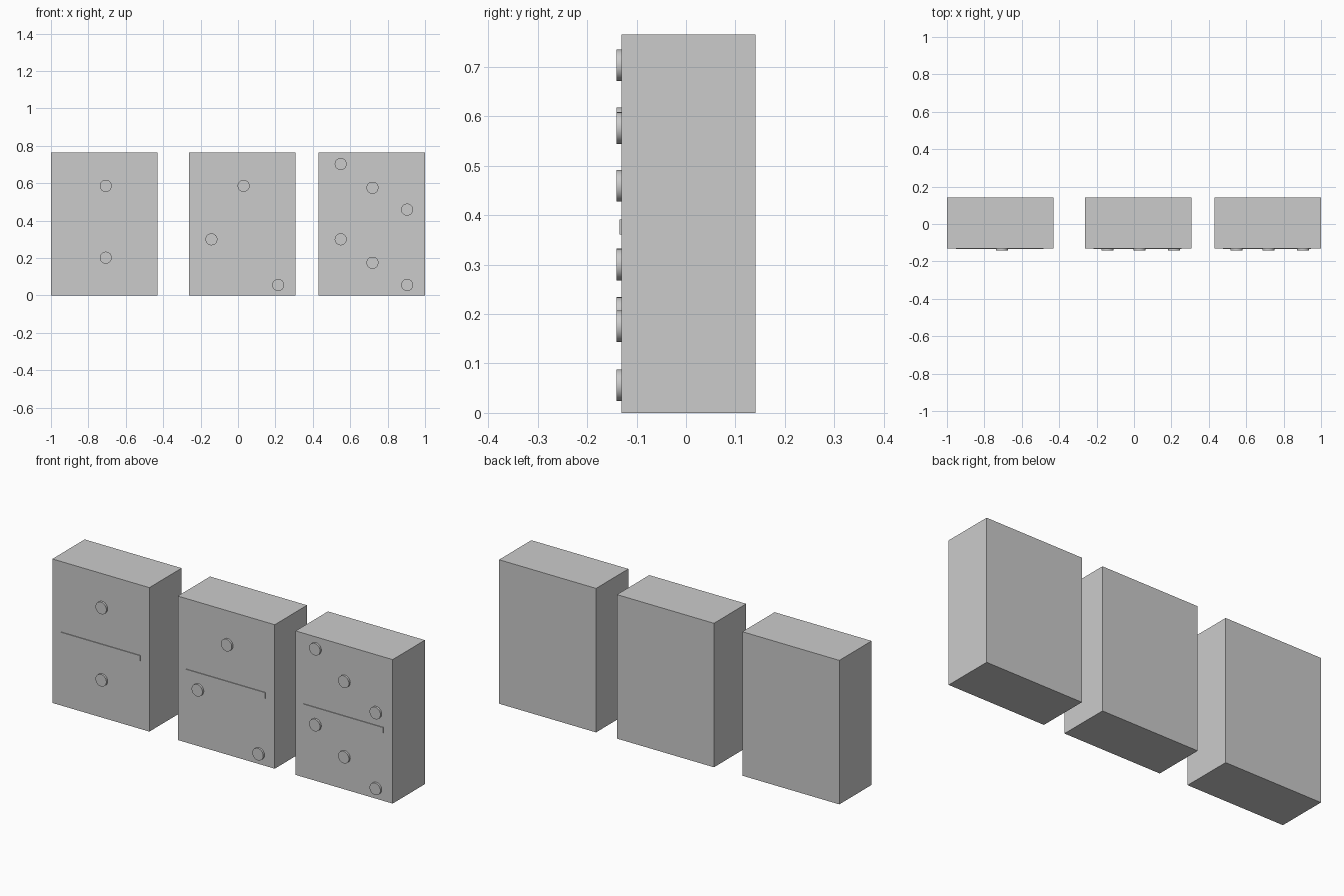
import bpy
from math import radians

if "Cube" in bpy.data.objects:
    bpy.data.objects.remove(bpy.data.objects["Cube"])

FRONT, BACK, PIP_FRONT, BAR_FRONT = -0.13, 0.141, -0.141, -0.134
WIDTH, HEIGHT, PIP_RADIUS = 0.57, 0.765, 0.032


def box(name, x0, x1, y0, y1, z0, z1):
    bpy.ops.mesh.primitive_cube_add(
        size=1, location=((x0 + x1) / 2, (y0 + y1) / 2, (z0 + z1) / 2))
    ob = bpy.context.object
    ob.name = name
    ob.scale = (x1 - x0, y1 - y0, z1 - z0)
    bpy.ops.object.transform_apply(location=False, rotation=False, scale=True)


def pip(name, x, z):
    # slightly sunk into the tile face
    back = FRONT + 0.005
    bpy.ops.mesh.primitive_cylinder_add(
        vertices=32, radius=PIP_RADIUS, depth=back - PIP_FRONT,
        location=(x, (back + PIP_FRONT) / 2, z), rotation=(radians(90), 0, 0))
    bpy.context.object.name = name
    bpy.ops.object.shade_smooth_by_angle(angle=radians(30))


# each tile: centre x, then pips as (x offset, z)
tiles = {
    "left": (-0.715, [(0.008, 0.586), (0.008, 0.202)]),
    "middle": (0.022, [(0.008, 0.586), (-0.164, 0.30), (0.193, 0.056)]),
    "right": (0.715, [(-0.166, 0.703), (0.004, 0.576), (0.189, 0.459),
                      (-0.166, 0.30), (0.004, 0.175), (0.189, 0.056)]),
}

for side, (cx, pips) in tiles.items():
    # tile body
    box(f"{side}_tile", cx - WIDTH / 2, cx + WIDTH / 2, FRONT, BACK, 0, HEIGHT)
    # raised dividing bar
    box(f"{side}_divider", cx - 0.238, cx + 0.232, BAR_FRONT, FRONT + 0.005, 0.361, 0.391)
    # raised round dots
    for i, (dx, z) in enumerate(pips, 1):
        pip(f"{side}_dot_{i}", cx + dx, z)
